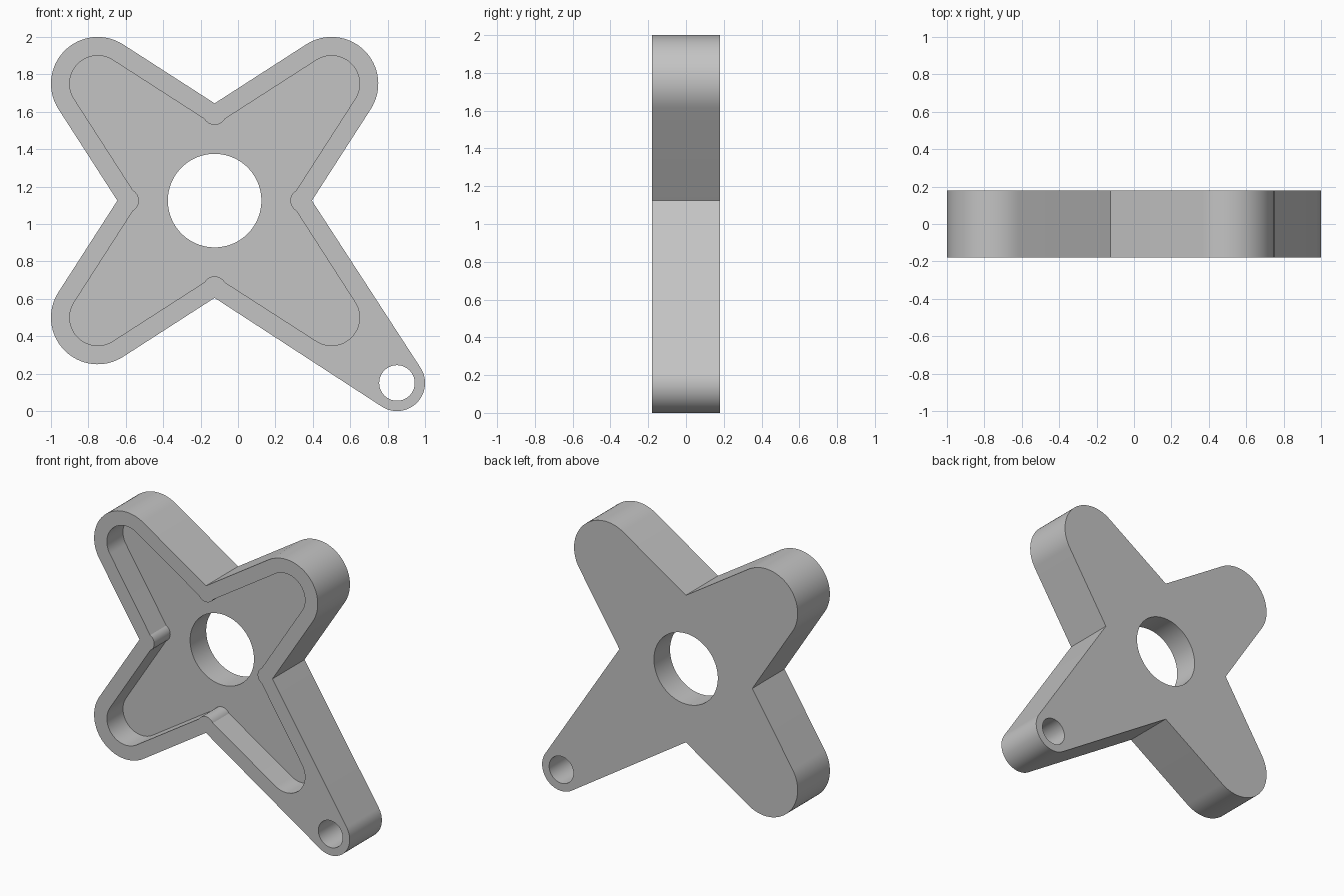
import bpy, bmesh
from math import sin, cos, acos, atan2, hypot, pi, radians

cube = bpy.data.objects.get("Cube")
if cube:
    bpy.data.objects.remove(cube, do_unlink=True)

HALF = 0.18                    # half thickness
CX, CZ = -0.125, 1.125         # hub centre
REACH, NOTCH = 0.625, 0.52     # lobe offset and notch distance from the hub
LOBE, RIM = 0.25, 0.1          # lobe radius and rim width
TIP = (0.85, 0.15)             # centre of the long arm's end

grey = bpy.data.materials.new("grey")
grey.use_nodes = True
grey.diffuse_color = (0.55, 0.55, 0.55, 1)
grey.node_tree.nodes["Principled BSDF"].inputs["Base Color"].default_value = grey.diffuse_color


def arc(c, r, a0, a1, n=32):
    return [(c[0] + r * cos(a0 + (a1 - a0) * i / n),
             c[1] + r * sin(a0 + (a1 - a0) * i / n)) for i in range(n + 1)]


def circle(c, r):
    return arc(c, r, 0, 2 * pi, 96)[:-1]


def polar(a, d):
    return (CX + d * cos(a), CZ + d * sin(a))


def lobe_arc(c, r, before, after, draw_r):
    """Outer arc of a lobe whose sides run tangent from the notches beside it."""
    def touch(p, side):
        dx, dz = p[0] - c[0], p[1] - c[1]
        return atan2(dz, dx) + side * acos(r / hypot(dx, dz))
    a0, a1 = touch(before, 1), touch(after, -1)
    return arc(c, draw_r, a0, a0 + (a1 - a0) % (2 * pi))


def prism(name, pts, y0, y1):
    bm = bmesh.new()
    face = bm.faces.new([bm.verts.new((x, y0, z)) for x, z in pts])
    ext = bmesh.ops.extrude_face_region(bm, geom=[face], use_keep_orig=True)
    bmesh.ops.translate(bm, vec=(0, y1 - y0, 0),
                        verts=[v for v in ext["geom"] if isinstance(v, bmesh.types.BMVert)])
    bmesh.ops.recalc_face_normals(bm, faces=bm.faces)
    mesh = bpy.data.meshes.new(name)
    bm.to_mesh(mesh)
    bm.free()
    mesh.materials.append(grey)
    ob = bpy.data.objects.new(name, mesh)
    bpy.context.collection.objects.link(ob)
    return ob


# Outline and recess, traced counterclockwise from the right-hand notch
outline, pocket = [], []
for k in range(4):
    a = k * pi / 2
    before, after = polar(a, NOTCH), polar(a + pi / 2, NOTCH)
    lobe = polar(a + pi / 4, REACH * 2 ** 0.5)
    outline.append(before)
    if k == 3:
        outline += lobe_arc(TIP, 0.15, before, after, 0.15)
    else:
        outline += lobe_arc(lobe, LOBE, before, after, LOBE)
    # rounded nub behind each notch, then the inset lobe end
    nub = polar(a, NOTCH - 0.0525)
    pocket += arc(nub, 0.0625, a + pi + radians(60), a + pi - radians(60), 16)
    pocket += lobe_arc(lobe, LOBE, before, after, LOBE - RIM)

body = prism("four_arm_bracket", outline, -HALF, HALF)
cutters = [
    prism("recess_cutter", pocket, -HALF - 0.1, 0),
    prism("hub_hole_cutter", circle((CX, CZ), 0.25), -0.5, 0.5),
    prism("tip_hole_cutter", circle(TIP, 0.095), -0.5, 0.5),
]

# Cut the recess and the holes
bpy.ops.object.select_all(action="DESELECT")
bpy.context.view_layer.objects.active = body
body.select_set(True)
for c in cutters:
    c.hide_render = True
    mod = body.modifiers.new(c.name, "BOOLEAN")
    mod.operation = "DIFFERENCE"
    mod.solver = "EXACT"
    mod.object = c
    bpy.ops.object.modifier_apply(modifier=mod.name)
    bpy.data.objects.remove(c, do_unlink=True)

bpy.ops.object.shade_smooth_by_angle(angle=radians(20))
